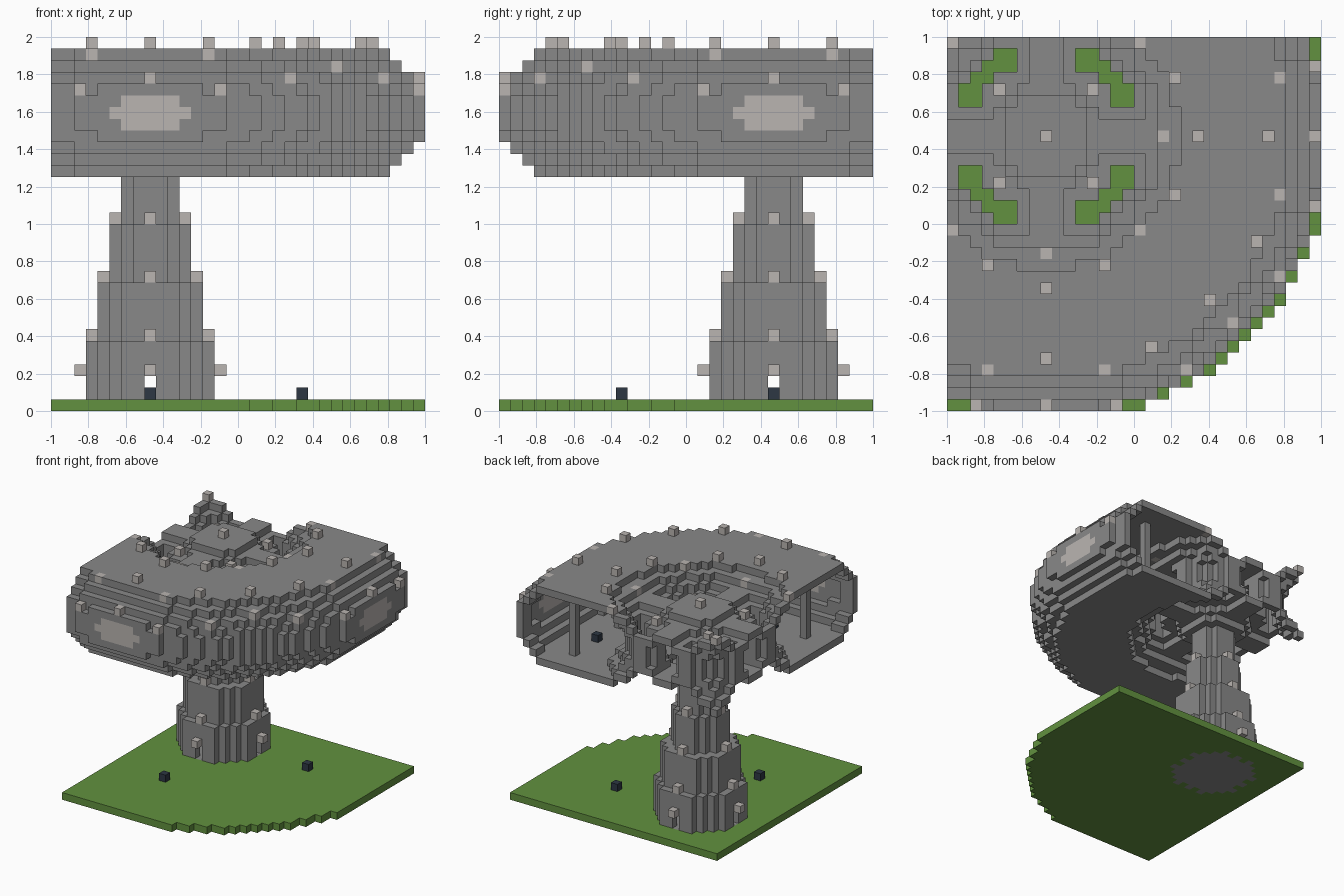
import bpy
import bmesh

if "Cube" in bpy.data.objects:
    bpy.data.objects.remove(bpy.data.objects["Cube"], do_unlink=True)

S = 1 / 16          # block size
MID = 25            # block layer through the middle of the saucer
XS = range(-8, 24)  # block columns, counted from the tower axis
YS = range(-23, 9)


def material(name, rgb):
    m = bpy.data.materials.new(name)
    m.use_nodes = True
    m.diffuse_color = (*rgb, 1)
    bsdf = m.node_tree.nodes["Principled BSDF"]
    bsdf.inputs["Base Color"].default_value = (*rgb, 1)
    bsdf.inputs["Roughness"].default_value = 0.9
    return m


stone = material("stone grey", (0.25, 0.25, 0.25))
grass = material("grass green", (0.122, 0.283, 0.05))
pale = material("pale lamp", (0.49, 0.46, 0.44))
dark = material("dark slate", (0.026, 0.038, 0.056))

STEPS = [(0, 0, 0), (1, 0, 0), (-1, 0, 0), (0, 1, 0), (0, -1, 0), (0, 0, 1), (0, 0, -1)]

# Profiles by distance from the middle layer
RING_OUT = [24, 24, 23.5, 23, 22, 21]
RING_IN = [8.2, 8.2, 8.5, 9, 9.9, 11.25]
CORE = [6.45, 6.45, 6.45, 4.7, 3.8]
# Tower radius by storey
STOREYS = [5, 4, 3, 2, 2]


def in_ring(x, y, k):
    h = abs(k - MID)
    return h < len(RING_OUT) and RING_IN[h] ** 2 <= x * x + y * y < RING_OUT[h] ** 2


def in_core(x, y, k):
    h = abs(k - MID)
    return h < len(CORE) and x * x + y * y < CORE[h] ** 2


def in_tunnel(x, y, k):
    near, far = sorted((abs(x), abs(y)))
    h = abs(k - MID)
    return far <= 9 and near <= 2 and h <= 3 and near + h < 5


def in_tower(x, y, k):
    return 0 <= k <= 21 and x * x + y * y < (STOREYS[max(k - 1, 0) // 5] + 0.5) ** 2


def solid(x, y, k):
    return in_ring(x, y, k) or in_core(x, y, k) or in_tunnel(x, y, k) or in_tower(x, y, k)


def is_shell(x, y, k):
    return solid(x, y, k) and not all(solid(x + a, y + b, k + c) for a, b, c in STEPS)


def is_window(x, y, k):
    near, far = sorted((abs(x), abs(y)))
    h = abs(k - MID)
    return far == 23 and h <= 1 and near <= 3 - h


parts = {}   # part name -> (material, cells)
owner = {}   # cell -> part name


def put(name, mat, cell):
    x, y, k = cell
    if x not in XS or y not in YS:
        return
    if cell in owner:
        parts[owner[cell]][1].discard(cell)
    owner[cell] = name
    parts.setdefault(name, (mat, set()))[1].add(cell)


# Hollow building shell and lawn
for x in XS:
    for y in YS:
        d = x * x + y * y
        if d < 600:
            floor = d < 30 and d != 26
            put("tower_floor" if floor else "lawn", stone if floor else grass, (x, y, 0))
        for k in range(1, 31):
            if not is_shell(x, y, k):
                continue
            if k <= 2 and (x == 0 or y == 0):
                continue  # doorways
            if is_window(x, y, k):
                put("windows", pale, (x, y, k))
            elif in_ring(x, y, k):
                put("saucer_ring", stone, (x, y, k))
            elif in_core(x, y, k):
                put("central_core", stone, (x, y, k))
            elif in_tunnel(x, y, k):
                put("tunnels", stone, (x, y, k))
            else:
                put("tower", stone, (x, y, k))

# Pillars inside the ring
for x, y in [(16, 5), (16, -5), (-5, -16), (5, -16)]:
    for k in range(21, 30):
        put("ring_pillars", stone, (x, y, k))

# Dark blocks on the lawn and on the ring floor
for r, k in [(13, 1), (16, 21)]:
    put("dark_blocks", dark, (r, 0, k))
    put("dark_blocks", dark, (0, -r, k))


def lamp_all_round(a, b, k):
    for p, q in {(a, b), (b, a)}:
        for sx in (1, -1):
            for sy in (1, -1):
                put("lamps", pale, (sx * p, sy * q, k))


# Lamps on the tower ledges, then on the core, the inner rim, the roof and the outer ledges
for a, b, k in [(6, 0, 3), (5, 0, 6), (4, 0, 11), (3, 0, 16),
                (0, 0, 30), (4, 4, 28), (10, 0, 29), (8, 8, 30),
                (13, 0, 31), (19, 0, 31), (11, 5, 31), (18, 9, 31), (14, 14, 31),
                (20, 5, 30), (16, 16, 29), (20, 12, 28), (23, 0, 28), (23, 6, 27)]:
    lamp_all_round(a, b, k)


def build(name, mat, cells):
    """Draw only the block faces that are not covered by another block."""
    bm = bmesh.new()
    verts = {}

    def vert(p):
        if p not in verts:
            verts[p] = bm.verts.new((-1 + (p[0] + 8) * S, 1 + (p[1] - 9) * S, p[2] * S))
        return verts[p]

    for cell in cells:
        for axis in range(3):
            for side in (0, 1):
                beside = list(cell)
                beside[axis] += 2 * side - 1
                if tuple(beside) in owner:
                    continue
                quad = []
                for i, j in [(0, 0), (1, 0), (1, 1), (0, 1)]:
                    p = list(cell)
                    p[axis] += side
                    p[(axis + 1) % 3] += i
                    p[(axis + 2) % 3] += j
                    quad.append(vert(tuple(p)))
                bm.faces.new(quad if side else quad[::-1])
    mesh = bpy.data.meshes.new(name)
    bm.to_mesh(mesh)
    bm.free()
    mesh.materials.append(mat)
    bpy.context.scene.collection.objects.link(bpy.data.objects.new(name, mesh))


for name, (mat, cells) in parts.items():
    build(name, mat, cells)
